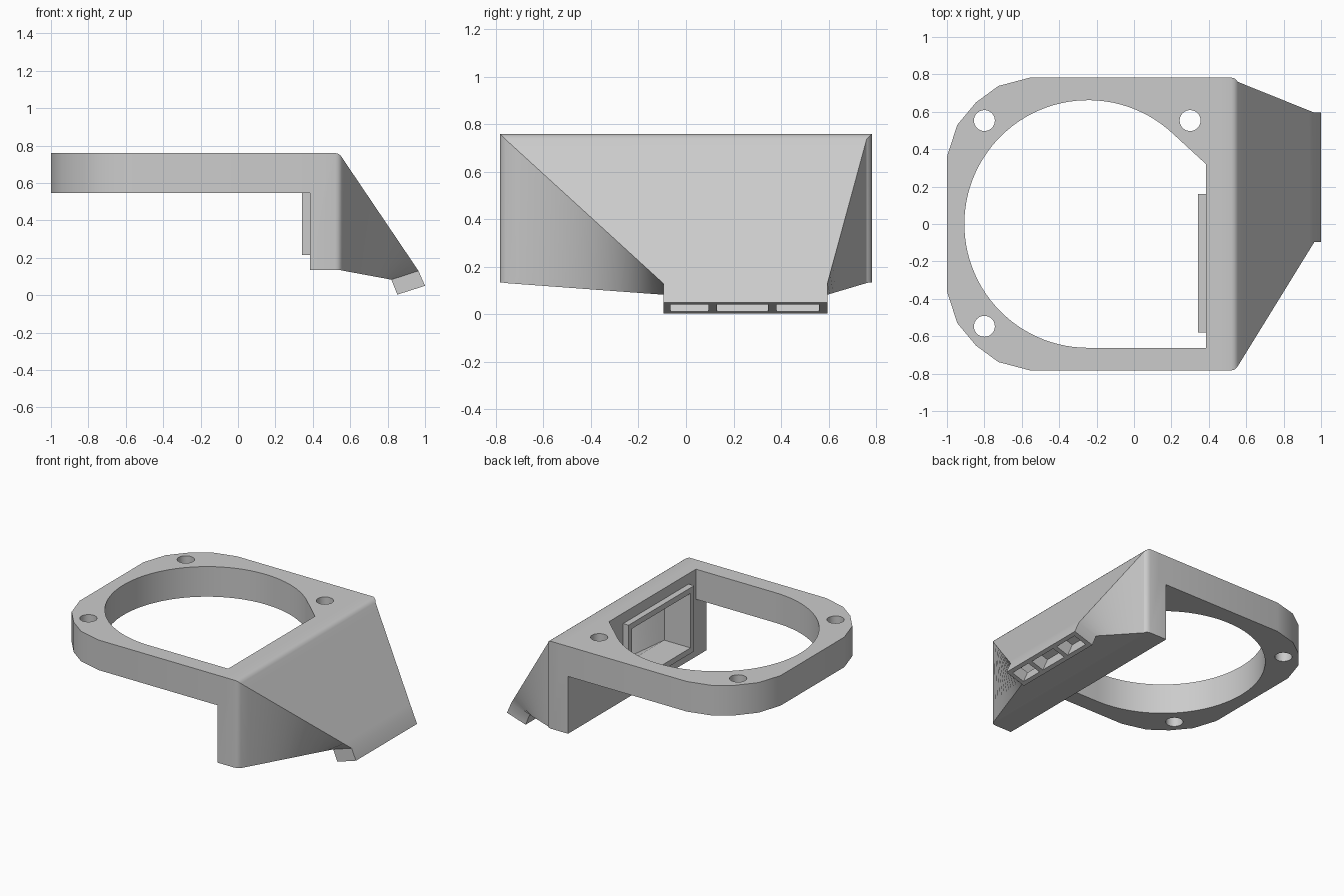
import bpy, bmesh, math

cube = bpy.data.objects.get("Cube")
if cube:
    bpy.data.objects.remove(cube, do_unlink=True)

grey = bpy.data.materials.new("plain grey")
grey.use_nodes = True
tone = (0.6, 0.6, 0.6, 1)
grey.diffuse_color = tone
grey.node_tree.nodes["Principled BSDF"].inputs["Base Color"].default_value = tone


def finish(bm, name):
    bmesh.ops.recalc_face_normals(bm, faces=bm.faces)
    mesh = bpy.data.meshes.new(name)
    bm.to_mesh(mesh)
    bm.free()
    mesh.materials.append(grey)
    ob = bpy.data.objects.new(name, mesh)
    bpy.context.collection.objects.link(ob)
    return ob


def prism(name, outline, z0, z1):
    bm = bmesh.new()
    face = bm.faces.new([bm.verts.new((x, y, z0)) for x, y in outline])
    top = bmesh.ops.extrude_face_region(bm, geom=[face])["geom"]
    moved = [v for v in top if isinstance(v, bmesh.types.BMVert)]
    bmesh.ops.translate(bm, verts=moved, vec=(0, 0, z1 - z0))
    return finish(bm, name)


def loft(name, sections):
    """Each section: low (x, z), high (x, z), y from, y to."""
    bm = bmesh.new()
    rings = []
    for (xa, za), (xb, zb), y0, y1 in sections:
        pts = [(xa, y0, za), (xa, y1, za), (xb, y1, zb), (xb, y0, zb)]
        rings.append([bm.verts.new(p) for p in pts])
    for r, s in zip(rings, rings[1:]):
        for i in range(4):
            j = (i + 1) % 4
            bm.faces.new((r[i], r[j], s[j], s[i]))
    bm.faces.new(rings[0])
    bm.faces.new(rings[-1])
    return finish(bm, name)


def mix(a, b, t):
    return tuple(p + (q - p) * t for p, q in zip(a, b))


def blend(s, e, t):
    return (mix(s[0], e[0], t), mix(s[1], e[1], t), *mix(s[2:], e[2:], t))


def circle(cx, cy, r, a0=0, a1=360, n=32):
    angles = [math.radians(a0 + (a1 - a0) * i / n) for i in range(n + 1)]
    return [(cx + r * math.cos(a), cy + r * math.sin(a)) for a in angles]


def combine(target, other, operation):
    mod = target.modifiers.new(operation, "BOOLEAN")
    mod.operation = operation
    mod.solver = "EXACT"
    mod.object = other
    bpy.context.view_layer.objects.active = target
    bpy.ops.object.modifier_apply(modifier=mod.name)
    bpy.data.objects.remove(other, do_unlink=True)


# Flange plate with rounded far corners
LOW, TOP, HALF, WALL = 0.545, 0.76, 0.783, 0.385
corner = [(-0.555, HALF), (-0.725, 0.738), (-0.845, 0.65), (-0.945, 0.53), (-1, 0.36)]
outline = [(0.45, HALF)] + corner + [(x, -y) for x, y in reversed(corner)] + [(0.45, -HALF)]
body = prism("fan_duct", outline, LOW, TOP)

# Large fan opening and screw holes
opening = [(WALL, 0.32)] + circle(-0.245, 0, 0.662, 47, 270, 64) + [(WALL, -0.662)]
combine(body, prism("opening_cutter", opening, LOW - 0.1, TOP + 0.1), "DIFFERENCE")
for x, y in ((-0.8, 0.553), (-0.8, -0.547), (0.3, 0.553)):
    hole = circle(x, y, 0.056)[:-1]
    combine(body, prism("screw_cutter", hole, LOW - 0.1, TOP + 0.1), "DIFFERENCE")

# Wall, tapering hopper and angled nozzle
BOT = 0.135
entry = ((0.82, 0.083), (0.965, 0.13), -0.095, 0.595)
tip = ((0.852, 0.003), (1.0, 0.05), -0.095, 0.595)
sections = [((WALL, BOT), (WALL, TOP), -HALF, HALF)]
for x, inset in ((0.52, 0), (0.535, 0.004), (0.546, 0.011)):
    sections.append(((x, BOT), (x, TOP - inset), inset - HALF, HALF - inset))
start = ((0.555, BOT - 0.003), (0.555, TOP - 0.023), 0.023 - HALF, HALF - 0.023)
STEPS = 14
sections += [blend(start, entry, i / STEPS) for i in range(STEPS + 1)]
sections.append(tip)
combine(body, loft("hopper", sections), "UNION")

# Raised socket on the inside of the wall
y0, y1, z0, z1 = -0.58, 0.16, 0.215, 0.685
socket = [((x, z0), (x, z1), y0, y1) for x in (0.342, 0.42)]
combine(body, loft("socket", socket), "UNION")

# Air channel through the socket and hopper
rim = 0.04
mouth = [((x, z0 + rim), (x, z1 - rim), y0 + rim, y1 - rim) for x in (0.3, 0.55)]
slot_low, slot_high = mix(entry[0], entry[1], 0.18), mix(entry[0], entry[1], 0.82)
throat = (slot_low, slot_high, -0.065, 0.56)
channel = [mouth[0]] + [blend(mouth[1], throat, i / STEPS) for i in range(STEPS + 1)]
combine(body, loft("channel_cutter", channel), "DIFFERENCE")

# Three outlet slots in the nozzle
dx, dz = 0.034, -0.08
for a, b in ((-0.065, 0.095), (0.13, 0.345), (0.38, 0.56)):
    ends = [((slot_low[0] + dx * t, slot_low[1] + dz * t),
             (slot_high[0] + dx * t, slot_high[1] + dz * t), a, b) for t in (-0.15, 1.3)]
    combine(body, loft("slot_cutter", ends), "DIFFERENCE")

# Smooth curved walls, sharp corners
bpy.ops.object.select_all(action="DESELECT")
body.select_set(True)
bpy.context.view_layer.objects.active = body
bpy.ops.object.shade_smooth_by_angle(angle=math.radians(25))
